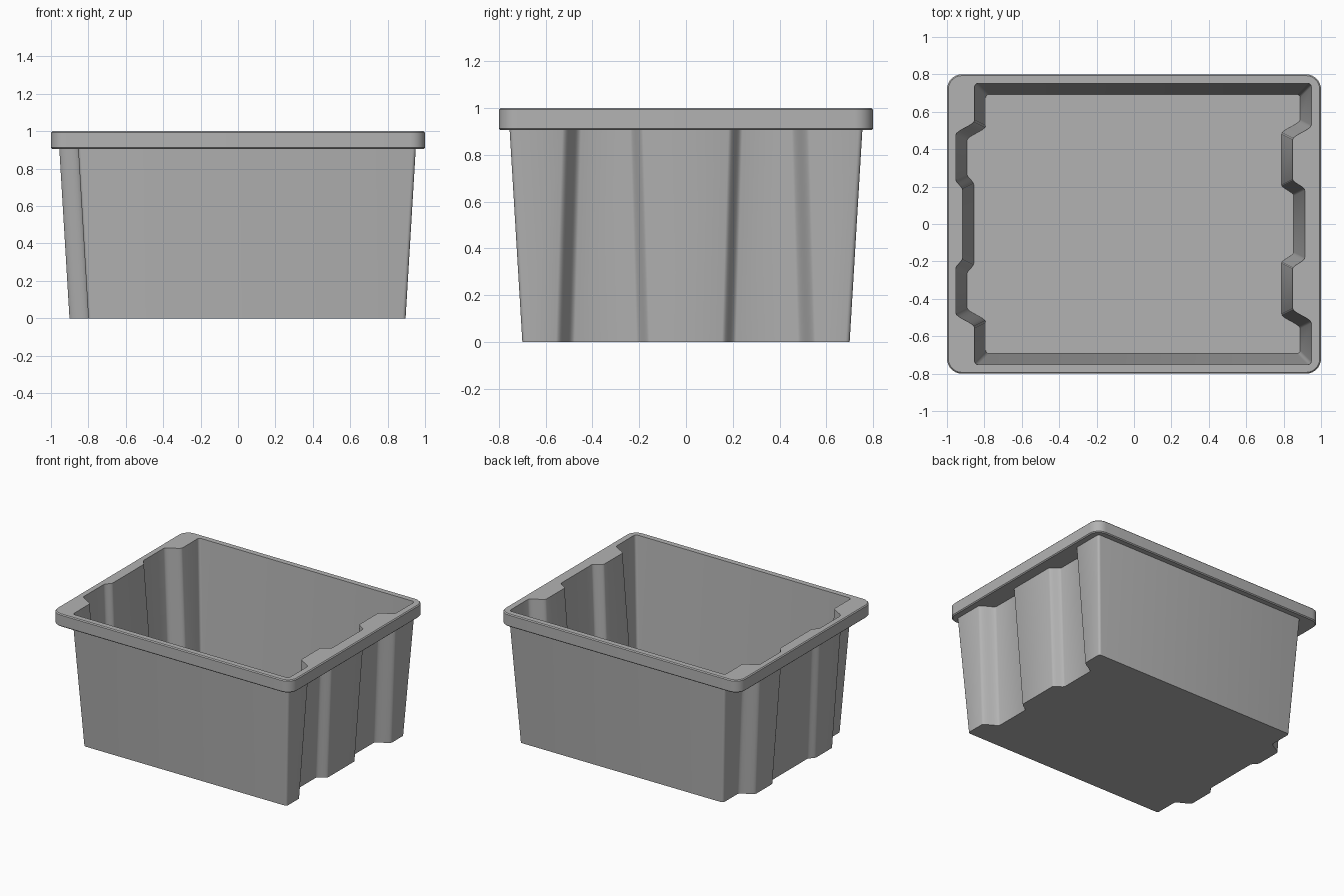
import bpy
import bmesh
import math

cube = bpy.data.objects.get("Cube")
if cube:
    bpy.data.objects.remove(cube, do_unlink=True)

HEIGHT = 1.0
RIM_BASE = 0.905
WALL = 0.008
DRAFT = 0.06
FLOOR = 0.012


def arc(cx, cy, radius, start, steps):
    """Quarter circle, counter-clockwise from the start angle."""
    return [(cx + radius * math.cos(start + math.pi / 2 * i / steps),
             cy + radius * math.sin(start + math.pi / 2 * i / steps))
            for i in range(steps + 1)]


def step(x0, x1, y, half, steps=8):
    """Eased jog in an end wall, running toward smaller y."""
    points = []
    for i in range(steps + 1):
        t = i / steps
        points.append((x0 + (x1 - x0) * t * t * (3 - 2 * t), y + half * (1 - 2 * t)))
    return points


def end_wall(corner, pocket, middle, y_outer, y_inner, inset):
    """Half of an end wall, from the corner toward y = 0, as distances from centre."""
    side = 1 if pocket > corner else -1
    shift = side * inset * 0.5
    c, p, m = corner - inset, pocket - inset, middle - inset
    return (step(c, p, y_outer - shift, 0.04)
            + step(p, m, y_inner + shift, 0.03))


def wall_outline(inset):
    """Counter-clockwise outline of the tub wall, mirrored front to back."""
    right, left, depth, radius = 0.948 - inset, 0.852 - inset, 0.752 - inset, 0.018
    jog_r = end_wall(0.948, 0.848, 0.913, 0.49, 0.21, inset)
    jog_l = end_wall(0.852, 0.953, 0.916, 0.515, 0.21, inset)
    back = list(reversed(jog_r))
    back += arc(right - radius, depth - radius, radius, 0, 4)
    back += arc(-left + radius, depth - radius, radius, math.pi / 2, 4)
    back += [(-x, y) for x, y in jog_l]
    return back + [(x, -y) for x, y in reversed(back)]


def rim_outline(inset):
    """Rounded rectangle around the lip."""
    radius = 0.08
    centres = [(1, 1), (-1, 1), (-1, -1), (1, -1)]
    points = []
    for i, (sx, sy) in enumerate(centres):
        points += arc(sx * (1 - radius), sy * (0.8 - radius),
                      radius - inset, i * math.pi / 2, 8)
    return points


bm = bmesh.new()


def ring(points, z):
    verts = [bm.verts.new((x, y, z)) for x, y in points]
    edges = [bm.edges.new((verts[i - 1], verts[i])) for i in range(len(verts))]
    return verts, edges


def skin(rings):
    """Quads between successive rings."""
    for (a, _), (b, _) in zip(rings, rings[1:]):
        for i in range(len(a)):
            bm.faces.new((a[i - 1], a[i], b[i], b[i - 1]))


def wall_ring(z, thickness):
    return ring(wall_outline(DRAFT * (HEIGHT - z) - thickness), z)


# Tapered outer and inner walls
outer = [wall_ring(z, WALL) for z in (0, RIM_BASE)]
inner = [wall_ring(z, 0) for z in (FLOOR, HEIGHT)]
skin(outer)
skin(inner)

# Base underside and inside floor
bm.faces.new(outer[0][0])
bm.faces.new(inner[0][0])

# Softened outer band of the rim
rim = [ring(rim_outline(inset), z) for inset, z in
       ((0.007, RIM_BASE), (0, RIM_BASE + 0.007),
        (0, HEIGHT - 0.007), (0.007, HEIGHT))]
skin(rim)

# Flat rim top and underside
for lip, wall in ((rim[-1], inner[-1]), (rim[0], outer[-1])):
    bmesh.ops.triangle_fill(bm, use_beauty=True, edges=lip[1] + wall[1])

bmesh.ops.recalc_face_normals(bm, faces=bm.faces[:])
mesh = bpy.data.meshes.new("storage_tub")
bm.to_mesh(mesh)
bm.free()

# Grey plastic
grey = bpy.data.materials.new("grey_plastic")
grey.use_nodes = True
colour = (0.45, 0.45, 0.45, 1)
grey.diffuse_color = colour
grey.node_tree.nodes["Principled BSDF"].inputs["Base Color"].default_value = colour
mesh.materials.append(grey)

tub = bpy.data.objects.new("storage_tub", mesh)
bpy.context.collection.objects.link(tub)
bpy.ops.object.select_all(action="DESELECT")
tub.select_set(True)
bpy.context.view_layer.objects.active = tub
bpy.ops.object.shade_smooth_by_angle(angle=math.radians(35))
